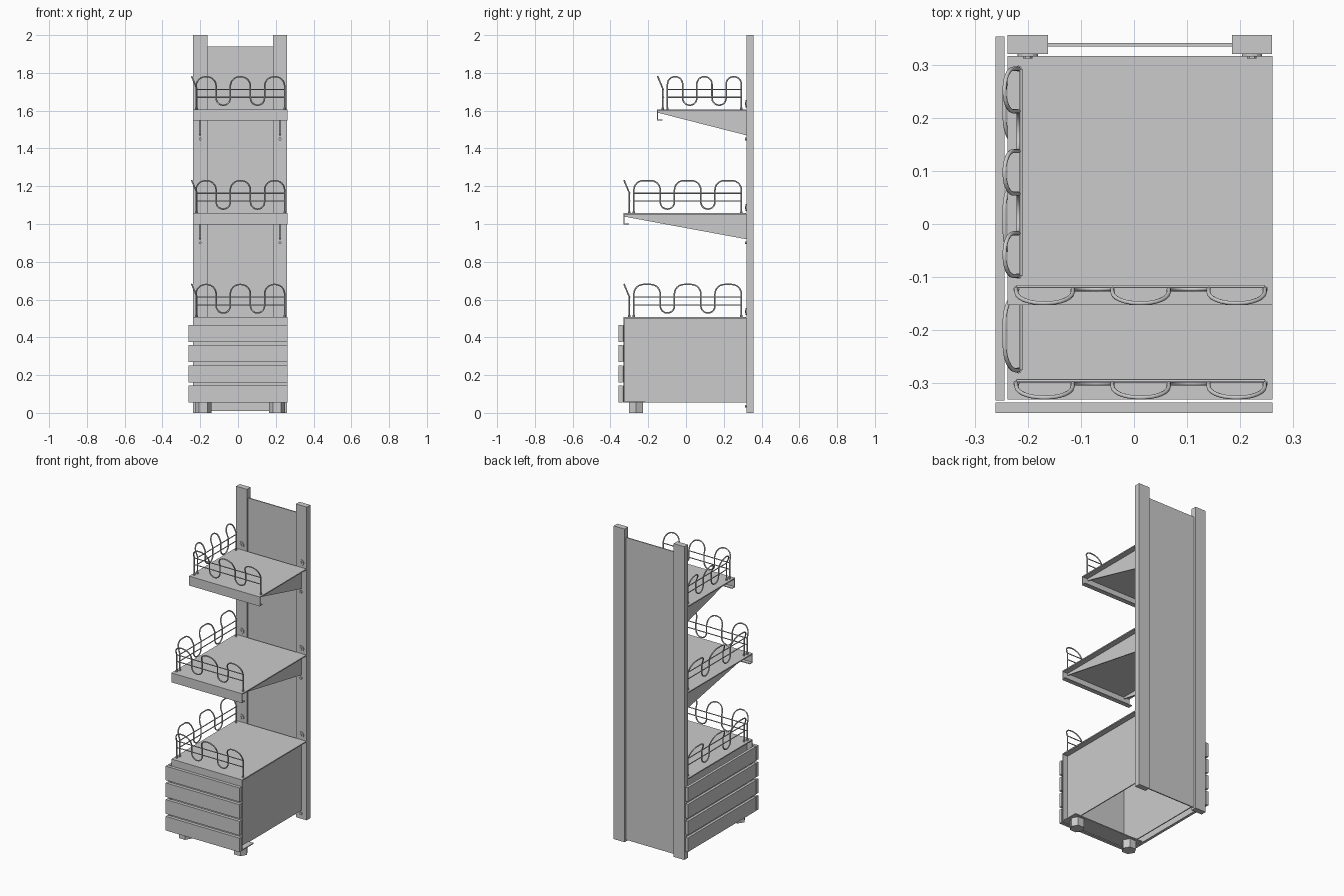
import bpy, bmesh, math
from mathutils import Vector

if "Cube" in bpy.data.objects:
    bpy.data.objects.remove(bpy.data.objects["Cube"])

L, R, BACK = -0.239, 0.261, 0.317     # shelf left, right and back limits
POSTS = (-0.2005, 0.2225)             # upright centres


def finish(name, bm):
    bmesh.ops.recalc_face_normals(bm, faces=bm.faces)
    me = bpy.data.meshes.new(name)
    bm.to_mesh(me)
    bm.free()
    ob = bpy.data.objects.new(name, me)
    bpy.context.collection.objects.link(ob)
    return ob


def prism(name, pts, axis, a, b):
    """Extrude a 2D outline along axis from a to b."""
    def place(p, t):
        return {'x': (t, p[0], p[1]), 'y': (p[0], t, p[1]), 'z': (p[0], p[1], t)}[axis]
    bm = bmesh.new()
    f = bm.faces.new([bm.verts.new(place(p, a)) for p in pts])
    ext = bmesh.ops.extrude_face_region(bm, geom=[f])
    d = Vector(place((0, 0), b - a))
    bmesh.ops.translate(bm, vec=d, verts=[v for v in ext['geom'] if isinstance(v, bmesh.types.BMVert)])
    return finish(name, bm)


def box(name, x0, x1, y0, y1, z0, z1):
    return prism(name, [(x0, y0), (x1, y0), (x1, y1), (x0, y1)], 'z', z0, z1)


def ngon(cx, cy, r, n):
    return [(cx + r * math.cos(2 * math.pi * i / n), cy + r * math.sin(2 * math.pi * i / n)) for i in range(n)]


def wire(name, paths, r):
    cu = bpy.data.curves.new(name, 'CURVE')
    cu.dimensions = '3D'
    cu.bevel_depth = r
    cu.bevel_resolution = 2
    cu.use_fill_caps = True
    for pts in paths:
        sp = cu.splines.new('POLY')
        sp.points.add(len(pts) - 1)
        for q, p in zip(sp.points, pts):
            q.co = (*p, 1)
        sp.use_smooth = True
    ob = bpy.data.objects.new(name, cu)
    bpy.context.collection.objects.link(ob)


def arc(cx, cz, r, a0, a1, n=6):
    return [(cx + r * math.cos(math.radians(a0 + (a1 - a0) * i / n)),
             cz + r * math.sin(math.radians(a0 + (a1 - a0) * i / n))) for i in range(n + 1)]


def fence(name, s0, s1, place):
    """Wavy wire guard; place(s, out, h) maps it onto a shelf edge."""
    u, top, bend = 0.075, 0.173, 0.11
    a = (s1 - s0 - 2 * u) / 3
    r = min(0.05, a / 2 - 0.001)
    path = [(s0, 0)]
    for i in range(3):
        s = s0 + i * (a + u)
        path += [(s, bend)] + arc(s + r, top - r, r, 180, 90) + arc(s + a - r, top - r, r, 90, 0) + [(s + a, bend)]
        if i < 2:
            path += arc(s + a + u / 2, 0.022 + u / 2, u / 2, 180, 360, 10)
    path.append((s1, 0))
    wire(name + "_loops", [[place(s, max(0, h - bend) * 0.42, h) for s, h in path]], 0.004)
    wire(name + "_rails", [[place(s0, -0.005, h), place(s1, -0.005, h)] for h in (0.064, 0.106)], 0.003)
    for s in (s0, s1):
        x, y, z = place(s, 0, 0)
        prism(name + "_socket", ngon(x, y, 0.006, 8), 'z', z - 0.004, z + 0.01)


# Uprights and back panel
for cx in POSTS:
    box("upright", cx - 0.038, cx + 0.038, 0.321, 0.357, 0, 2)
box("back_panel", -0.166, 0.187, 0.335, 0.342, 0.01, 1.94)

# Shelves with guards; the lowest one is the lid of the base unit
for label, top, edge in (("upper", 1.607, -0.153), ("middle", 1.057, -0.331), ("lower", 0.507, -0.331)):
    t = 0.005
    f = edge + t
    box(label + "_shelf", L, R, edge, BACK, top - 0.007, top)
    fence(label + "_front_guard", -0.222, 0.247,
          lambda s, o, h: (s, edge + 0.03 - o, top + h))
    fence(label + "_side_guard", edge + 0.055, 0.293,
          lambda s, o, h: (-0.218 - o, s, top + h))
    low = 0.035
    if label != "lower":
        low = top - 0.157
        # Folded front lip
        prism(label + "_shelf_lip", [(f - t, top), (f - t, top - 0.06), (f + 0.023, top - 0.06),
                                     (f + 0.023, top - 0.055), (f, top - 0.055), (f, top)], 'x', L, R)
        # Tapered side brackets
        for cx in POSTS:
            prism(label + "_bracket", [(f, top - 0.007), (0.322, top - 0.007),
                                       (0.322, top - 0.138), (f, top - 0.018)],
                  'x', cx - 0.003, cx + 0.003)
    # Mounting plates and bolts on the uprights
    for cx in POSTS:
        prism(label + "_mount_plate", ngon(cx, top + 0.03, 0.019, 12), 'y', 0.316, 0.322)
        prism(label + "_mount_bolt", ngon(cx, top + 0.03, 0.009, 6), 'y', 0.312, 0.317)
        prism(label + "_lower_bolt", ngon(cx, low, 0.008, 6), 'y', 0.312, 0.322)

# Base unit, open underneath, with side panels set in under the lid
for cx in POSTS:
    box("base_side", cx - 0.003, cx + 0.003, -0.325, 0.322, 0.055, 0.501)
box("base_front", L, R, -0.331, -0.325, 0.055, 0.501)
box("base_front_flange", L, R, -0.326, -0.215, 0.055, 0.061)

# Hexagonal feet
for cx in (-0.184, 0.206):
    prism("foot", ngon(cx, -0.265, 0.0425, 6), 'z', 0, 0.056)

# Cladding slats on front and left side
for i in range(4):
    z = 0.055 + i * 0.107
    box("front_slat", -0.261, R, -0.357, -0.337, z, z + 0.09)
    box("left_slat", -0.261, -0.244, -0.333, 0.354, z, z + 0.09)
